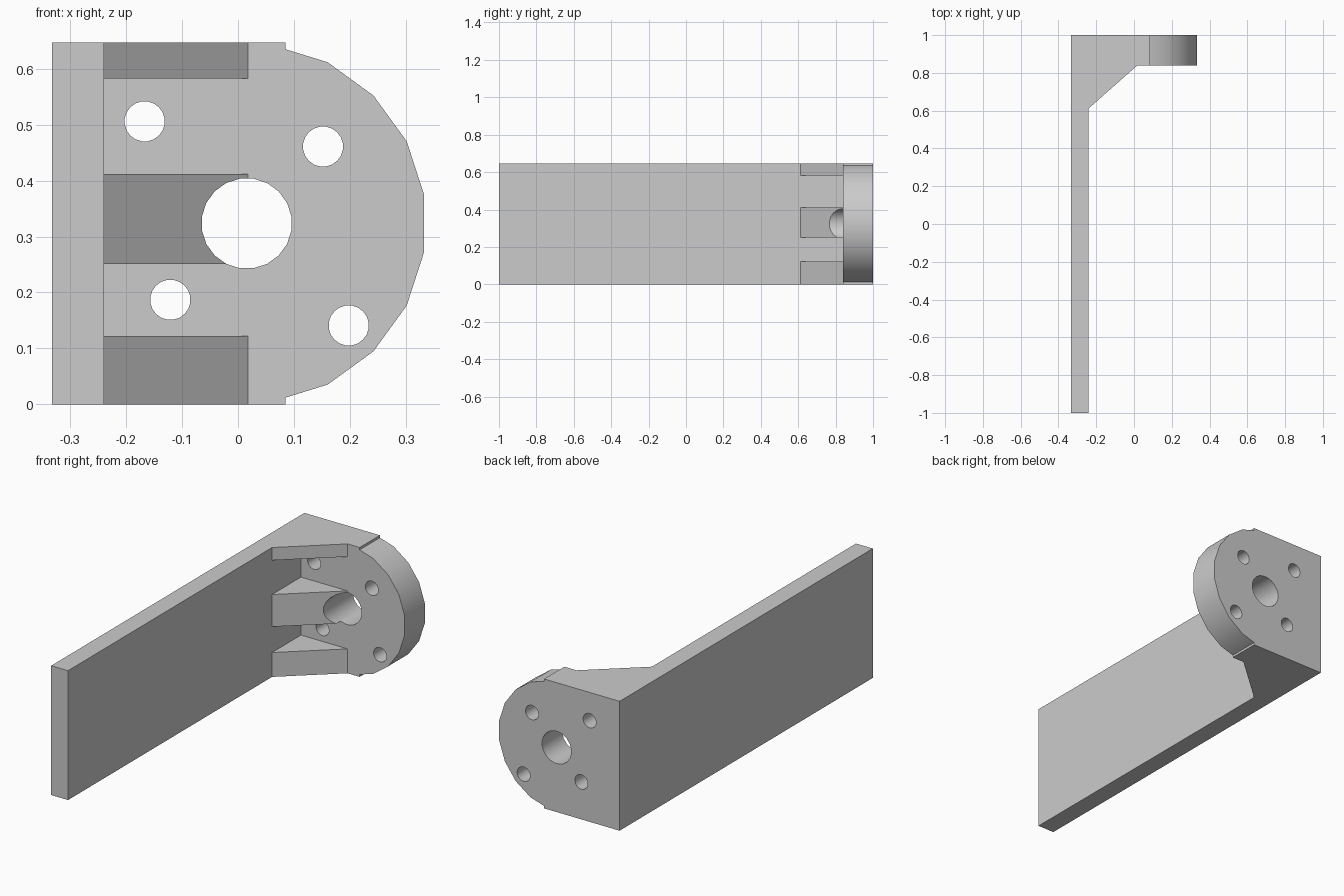
import bpy, bmesh, math
from mathutils import Vector

if "Cube" in bpy.data.objects:
    bpy.data.objects.remove(bpy.data.objects["Cube"], do_unlink=True)

H = 0.647                      # bracket height
LEFT, ARM = -0.333, -0.24      # outer and inner face of the arm
FRONT, BACK = 0.84, 1.0        # flange faces
CX, CZ, R = 0.0135, H / 2, 0.3235
SIDES = 20

grey = bpy.data.materials.new("grey")
grey.use_nodes = True
grey.diffuse_color = (0.6, 0.6, 0.6, 1)
grey.node_tree.nodes["Principled BSDF"].inputs["Base Color"].default_value = (0.6, 0.6, 0.6, 1)


def prism(name, points, direction):
    """Extrude a flat polygon along a direction."""
    bm = bmesh.new()
    face = bm.faces.new([bm.verts.new(p) for p in points])
    moved = bmesh.ops.extrude_face_region(bm, geom=[face])["geom"]
    bmesh.ops.translate(bm, vec=Vector(direction),
                        verts=[v for v in moved if isinstance(v, bmesh.types.BMVert)])
    bmesh.ops.recalc_face_normals(bm, faces=bm.faces[:])
    mesh = bpy.data.meshes.new(name)
    bm.to_mesh(mesh)
    bm.free()
    mesh.materials.append(grey)
    obj = bpy.data.objects.new(name, mesh)
    bpy.context.collection.objects.link(obj)
    return obj


def circle(x, z, r, y):
    """Polygon with flat edges facing the axes."""
    angles = [math.tau * (i + 0.5) / SIDES for i in range(SIDES)]
    return [(x + r * math.cos(a), y, z + r * math.sin(a)) for a in angles]


def combine(target, tool, operation):
    mod = target.modifiers.new(tool.name, "BOOLEAN")
    mod.operation, mod.solver, mod.object = operation, "EXACT", tool
    tool.hide_render = True


# Long flat arm
bracket = prism("mounting_bracket",
                [(LEFT, -1, 0), (ARM, -1, 0), (ARM, BACK, 0), (LEFT, BACK, 0)], (0, 0, H))

# Flange: square inner half, slightly smaller rounded outer half
step = 0.085
arc = [Vector(p) for p in circle(CX, CZ, R, FRONT)]
arc = sorted([p for p in arc if p.x > step], key=lambda p: p.z)
rim = 0.012
outline = [(-0.3, FRONT, 0), (step, FRONT, 0), (step, FRONT, rim), *arc,
           (step, FRONT, H - rim), (step, FRONT, H), (-0.3, FRONT, H)]
tools = [(prism("flange", outline, (0, BACK - FRONT, 0)), "UNION")]

# Three triangular ribs in the inner corner
for name, low, high in (("lower_rib", 0, 0.122), ("middle_rib", 0.251, 0.412),
                        ("upper_rib", 0.583, H)):
    shape = [(ARM, 0.612), (0.018, FRONT), (0.018, 0.9), (-0.28, 0.9), (-0.28, 0.612)]
    rib = prism(name, [(x, y, low) for x, y in shape], (0, 0, high - low))
    tools.append((rib, "UNION"))

# Centre bore and four screw holes
for name, x, z, r in (("centre_bore", 0.0155, CZ, 0.081),
                      ("screw_hole_a", -0.167, 0.506, 0.036),
                      ("screw_hole_b", 0.152, 0.461, 0.036),
                      ("screw_hole_c", -0.121, 0.187, 0.036),
                      ("screw_hole_d", 0.198, 0.141, 0.036)):
    tools.append((prism(name, circle(x, z, r, 0.4), (0, 0.8, 0)), "DIFFERENCE"))

for tool, operation in tools:
    combine(bracket, tool, operation)

# Bake the combined solid and drop the tools
bpy.context.view_layer.update()
depsgraph = bpy.context.evaluated_depsgraph_get()
solid = bpy.data.meshes.new_from_object(bracket.evaluated_get(depsgraph))
bracket.modifiers.clear()
bracket.data = solid
for tool, _ in tools:
    bpy.data.objects.remove(tool, do_unlink=True)

# Smooth the rounded rim and bores, keep corners sharp
bpy.ops.object.select_all(action="DESELECT")
bracket.select_set(True)
bpy.context.view_layer.objects.active = bracket
bpy.ops.object.shade_smooth_by_angle(angle=math.radians(30))
